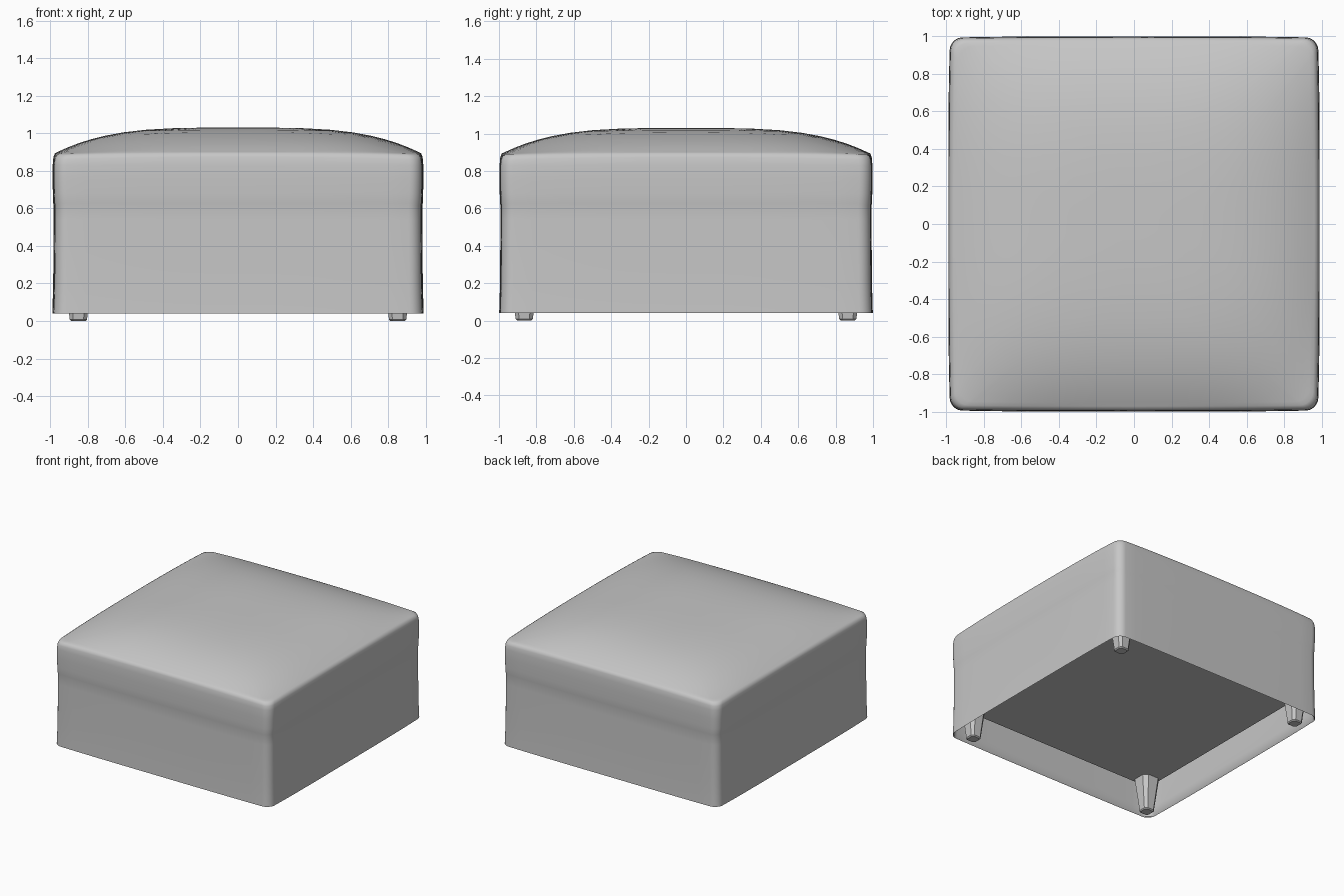
import bpy, bmesh, math

if "Cube" in bpy.data.objects:
    bpy.data.objects.remove(bpy.data.objects["Cube"])

HX, HY = 0.99, 1.0       # half width and half depth
BOARD_Z = 0.275          # recessed underside
BOARD_INSET = 0.062      # gap between underside and hanging skirt
SIDE, CORNER = 18, 6     # samples per side and per rounded corner

fabric = bpy.data.materials.new("grey fabric")
fabric.diffuse_color = (0.57, 0.57, 0.57, 1)
fabric.use_nodes = True
fabric.node_tree.nodes["Principled BSDF"].inputs["Base Color"].default_value = fabric.diffuse_color


def outline(inset, radius=0.065):
    """Rounded rectangle, counter-clockwise, as (x, y) pairs."""
    hx, hy = HX - inset, HY - inset
    r = min(radius, hx * 0.5)
    arcs = []
    for k, (sx, sy) in enumerate([(1, 1), (-1, 1), (-1, -1), (1, -1)]):
        for i in range(CORNER + 1):
            a = math.pi / 2 * (k + i / CORNER)
            arcs.append((sx * (hx - r) + r * math.cos(a), sy * (hy - r) + r * math.sin(a)))
    pts = []
    for k in range(4):
        corner = arcs[k * (CORNER + 1):(k + 1) * (CORNER + 1)]
        pts += corner
        a, b = corner[-1], arcs[((k + 1) * (CORNER + 1)) % len(arcs)]
        for i in range(1, SIDE):
            t = i / SIDE
            pts.append((a[0] + (b[0] - a[0]) * t, a[1] + (b[1] - a[1]) * t))
    # sides bow out slightly towards the middle
    return [(x * (1 - 0.010 * abs(y / HY) ** 4), y * (1 - 0.007 * abs(x / HX) ** 4)) for x, y in pts]


def dome(x, y):
    gx = 1 - min(1, abs(x / HX)) ** 3.6
    gy = 1 - min(1, abs(y / HY)) ** 3.6
    return 0.885 + 0.145 * gx * gy


def make_object(name, bm, angle):
    bmesh.ops.recalc_face_normals(bm, faces=bm.faces[:])
    mesh = bpy.data.meshes.new(name)
    bm.to_mesh(mesh)
    bm.free()
    ob = bpy.data.objects.new(name, mesh)
    bpy.context.collection.objects.link(ob)
    mesh.materials.append(fabric)
    bpy.ops.object.select_all(action='DESELECT')
    ob.select_set(True)
    bpy.context.view_layer.objects.active = ob
    bpy.ops.object.shade_smooth_by_angle(angle=math.radians(angle))
    return ob


def loft(bm, rings):
    for a, b in zip(rings, rings[1:]):
        n = len(a)
        for i in range(n):
            bm.faces.new((a[i], a[(i + 1) % n], b[(i + 1) % n], b[i]))


# Fabric cover: inner skirt, hem, outer skirt, band with a faint crease, domed top
bm = bmesh.new()
rings = []
wall = [(0.014, 0.36), (0.013, 0.12), (0.007, 0.045), (0.001, 0.04), (0.003, 0.10),
        (0.006, 0.22), (0.007, 0.40), (0.008, 0.54), (0.008, 0.614), (0.006, 0.626),
        (0.004, 0.68), (0.002, 0.76), (0.003, 0.83), (0.007, 0.86), (0.015, 0.88)]
for inset, z in wall:
    ring = []
    for x, y in outline(inset):
        # mid edges of the top rim sit a little higher than the corners
        lift = 0.014 * (1 - min(abs(x / HX), abs(y / HY)) ** 2) if z > 0.85 else 0
        ring.append(bm.verts.new((x, y, z + lift)))
    rings.append(ring)
for inset in (0.03, 0.05, 0.09, 0.14, 0.2, 0.28, 0.38, 0.5, 0.65, 0.8, 0.92):
    rings.append([bm.verts.new((x, y, dome(x, y))) for x, y in outline(inset, 0.065 + inset * 0.2)])
loft(bm, rings)
peak = bm.verts.new((0, 0, dome(0, 0)))
top = rings[-1]
for i in range(len(top)):
    bm.faces.new((top[i], top[(i + 1) % len(top)], peak))
make_object("cover", bm, 50)

# Base box inside the cover, its underside showing between the legs
bm = bmesh.new()
bx, by = HX - BOARD_INSET, HY - BOARD_INSET
corners = [(-bx, -by), (bx, -by), (bx, by), (-bx, by)]
lower = [bm.verts.new((x, y, BOARD_Z)) for x, y in corners]
upper = [bm.verts.new((x, y, 0.6)) for x, y in corners]
loft(bm, [lower, upper])
bm.faces.new(lower)
bm.faces.new(upper)
make_object("base_box", bm, 30)

# Four short tapered square legs with chamfered corners
for side_x, xn in ((-1, "left"), (1, "right")):
    for side_y, yn in ((-1, "front"), (1, "back")):
        bm = bmesh.new()
        levels = []
        for half, z in ((0.038, 0.0), (0.046, 0.008), (0.078, BOARD_Z)):
            c = half * 0.6
            shape = [(half, -c), (half, c), (c, half), (-c, half),
                     (-half, c), (-half, -c), (-c, -half), (c, -half)]
            levels.append([bm.verts.new((side_x * 0.85 + x, side_y * 0.865 + y, z)) for x, y in shape])
        loft(bm, levels)
        bm.faces.new(levels[0])
        bm.faces.new(levels[-1])
        make_object(f"leg_{yn}_{xn}", bm, 30)
